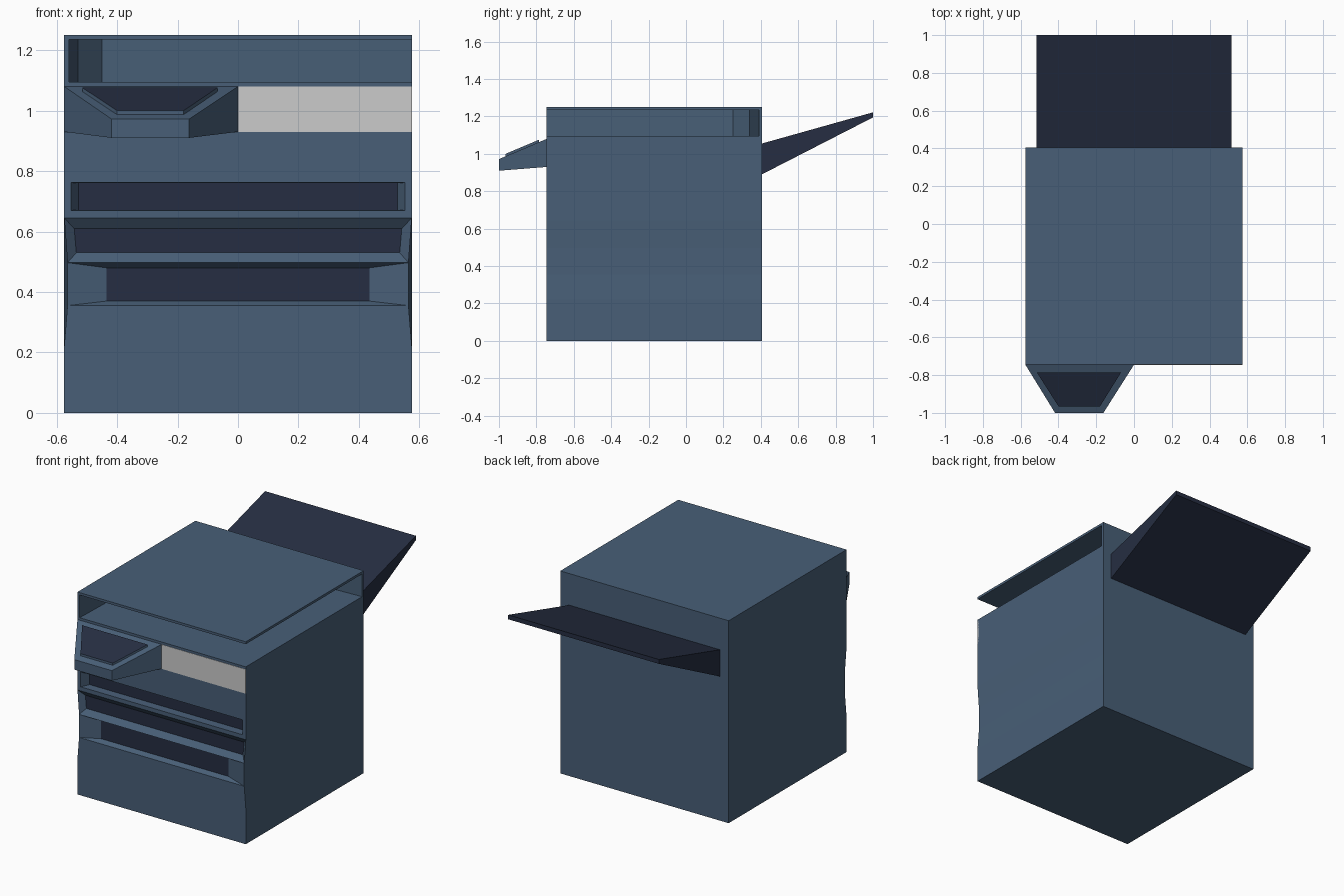
import bpy, bmesh

if "Cube" in bpy.data.objects:
    bpy.data.objects.remove(bpy.data.objects["Cube"])

FRONT, BACK, W = -0.745, 0.405, 0.575


def material(name, rgb):
    m = bpy.data.materials.new(name)
    m.diffuse_color = (*rgb, 1)
    m.use_nodes = True
    m.node_tree.nodes["Principled BSDF"].inputs["Base Color"].default_value = m.diffuse_color
    return m


BLUE = material("slate_blue", (0.065, 0.114, 0.185))
DARK = material("dark_navy", (0.019, 0.027, 0.054))


def finish(name, bm, *mats):
    bmesh.ops.remove_doubles(bm, verts=bm.verts, dist=1e-5)
    bmesh.ops.recalc_face_normals(bm, faces=bm.faces)
    me = bpy.data.meshes.new(name)
    bm.to_mesh(me)
    bm.free()
    for m in mats:
        me.materials.append(m)
    ob = bpy.data.objects.new(name, me)
    bpy.context.collection.objects.link(ob)
    return ob


def face(bm, pts, mat=0):
    f = bm.faces.new([bm.verts.new(p) for p in pts])
    f.material_index = mat


def loft(bm, loops, cap_start=None, cap_end=None):
    """Bridge loops of equal length; caps take a material index."""
    for a, b in zip(loops, loops[1:]):
        n = len(a)
        for i in range(n):
            j = (i + 1) % n
            face(bm, (a[i], a[j], b[j], b[i]))
    if cap_start is not None:
        face(bm, loops[0], cap_start)
    if cap_end is not None:
        face(bm, loops[-1], cap_end)


def ring(y, z0, w0, z1, w1):
    return [(-w0, y, z0), (w0, y, z0), (w1, y, z1), (-w1, y, z1)]


def prism(name, plan, z0, z1, *mats):
    bm = bmesh.new()
    loft(bm, [[(x, y, z) for x, y in plan] for z in (z0, z1)], 0, 0)
    return finish(name, bm, *mats)


# Cabinet: stacked front rows (height, half width), some with drawer recesses
rows = [(0, W), (0.22, W), (0.355, 0.564), (0.497, 0.564),
        (0.645, W), (0.78, W), (1.095, W)]
recesses = {
    2: [ring(FRONT + 0.03, 0.37, 0.435, 0.48, 0.435)],
    3: [ring(FRONT + 0.03, 0.53, 0.535, 0.61, 0.542)],
    4: [ring(FRONT, 0.67, 0.553, 0.762, 0.553),
        ring(FRONT + 0.05, 0.672, 0.527, 0.76, 0.527)],
}
bm = bmesh.new()
for i, ((z0, w0), (z1, w1)) in enumerate(zip(rows, rows[1:])):
    loops = [ring(FRONT, z0, w0, z1, w1)] + recesses.get(i, [])
    loft(bm, loops, cap_end=1 if i in recesses else 0)
    face(bm, ring(BACK, z0, W, z1, W))
    for s in (-1, 1):
        face(bm, [(s * w0, FRONT, z0), (s * W, BACK, z0),
                  (s * W, BACK, z1), (s * w1, FRONT, z1)])
for z in (0, 1.095):
    face(bm, [(-W, FRONT, z), (W, FRONT, z), (W, BACK, z), (-W, BACK, z)])
finish("cabinet", bm, BLUE, DARK)

# Walls behind the output slot, open at the front and right
prism("output_slot_wall",
      [(-W, FRONT), (-0.56, FRONT), (-0.53, 0.25), (-0.45, 0.34),
       (W, 0.39), (W, BACK), (-W, BACK)], 1.095, 1.235, BLUE)

# Lid
prism("lid", [(-W, FRONT), (W, FRONT), (W, BACK), (-W, BACK)], 1.235, 1.25, BLUE)

# Pale panel beside the controls
prism("front_panel", [(0, FRONT - 0.002), (W, FRONT - 0.002),
                      (W, FRONT + 0.01), (0, FRONT + 0.01)], 0.93, 1.08)

# Control console tapering forward
bm = bmesh.new()
loft(bm, [[(-W, FRONT, 0.93), (0, FRONT, 0.93), (0, FRONT, 1.08), (-W, FRONT, 1.08)],
          [(-0.418, -1, 0.91), (-0.162, -1, 0.91), (-0.162, -1, 0.972), (-0.418, -1, 0.972)]],
     0, 0)
finish("control_console", bm, BLUE)

# Raised control screen with dark top
outline = [(-0.515, -0.785, 1.061), (-0.068, -0.785, 1.061),
           (-0.18, -0.965, 0.985), (-0.40, -0.965, 0.985)]
bm = bmesh.new()
loft(bm, [outline, [(x, y, z + 0.015) for x, y, z in outline]], 0, 1)
finish("control_screen", bm, BLUE, DARK)

# Rear paper tray wedge
bm = bmesh.new()
loft(bm, [ring(BACK, 0.89, 0.515, 1.055, 0.515),
          ring(1.0, 1.195, 0.515, 1.222, 0.515)], 0, 0)
finish("paper_tray", bm, DARK)
